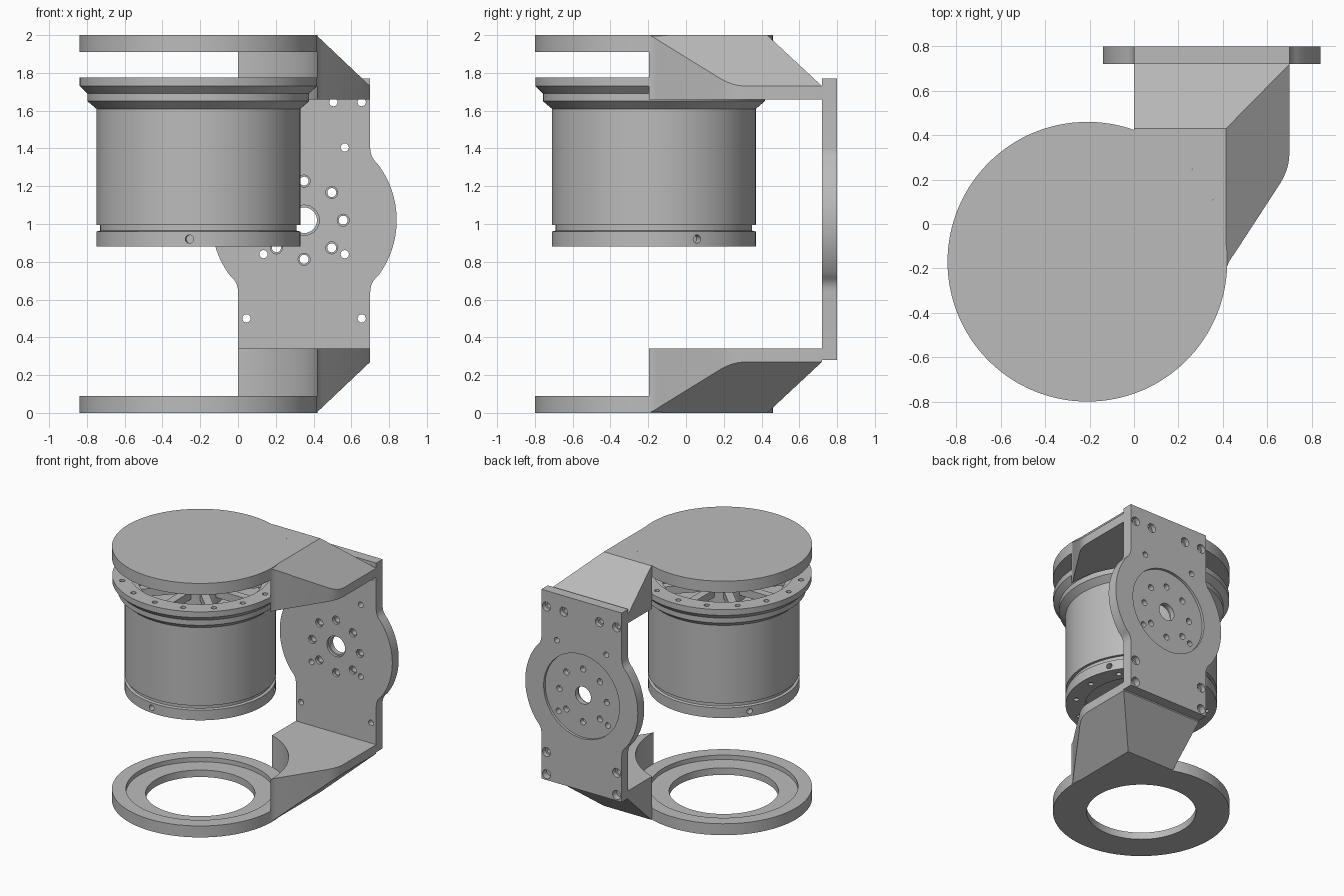
import bpy, bmesh, math
from mathutils import Matrix, Vector

if "Cube" in bpy.data.objects:
    bpy.data.objects.remove(bpy.data.objects["Cube"])

grey = bpy.data.materials.new("light_grey")
grey.use_nodes = True
grey.diffuse_color = (0.5, 0.5, 0.5, 1)
grey.node_tree.nodes["Principled BSDF"].inputs["Base Color"].default_value = (0.5, 0.5, 0.5, 1)

CX, CY, R = -0.21, -0.17, 0.63      # motor axis and disc radius
PX, PZ = 0.35, 1.02                 # centre of the back plate
parts = []


def finish(name, bm):
    bmesh.ops.recalc_face_normals(bm, faces=bm.faces)
    mesh = bpy.data.meshes.new(name)
    bm.to_mesh(mesh)
    bm.free()
    mesh.materials.append(grey)
    obj = bpy.data.objects.new(name, mesh)
    bpy.context.collection.objects.link(obj)
    parts.append(obj)
    return obj


def add_lathe(bm, profile, matrix, seg=96, closed=False):
    """Spin (radius, height) points round the local z axis."""
    tmp = bmesh.new()
    vs = [tmp.verts.new((r, 0, h)) for r, h in profile]
    pairs = list(zip(vs, vs[1:])) + ([(vs[-1], vs[0])] if closed else [])
    edges = [tmp.edges.new(p) for p in pairs]
    bmesh.ops.spin(tmp, geom=vs + edges, cent=(0, 0, 0), axis=(0, 0, 1),
                   angle=math.tau, steps=seg, use_merge=True)
    bmesh.ops.remove_doubles(tmp, verts=tmp.verts, dist=1e-5)
    bmesh.ops.recalc_face_normals(tmp, faces=tmp.faces)
    tmp.transform(matrix)
    mesh = bpy.data.meshes.new("tmp")
    tmp.to_mesh(mesh)
    tmp.free()
    bm.from_mesh(mesh)
    bpy.data.meshes.remove(mesh)


def lathe(name, profile, seg=128, closed=False):
    bm = bmesh.new()
    add_lathe(bm, profile, Matrix.Translation((CX, CY, 0)), seg, closed)
    return finish(name, bm)


def prism(points, offset):
    bm = bmesh.new()
    face = bm.faces.new([bm.verts.new(p) for p in points])
    ext = bmesh.ops.extrude_face_region(bm, geom=[face])
    bmesh.ops.translate(bm, vec=offset, verts=[v for v in ext["geom"] if isinstance(v, bmesh.types.BMVert)])
    return bm


def cut(obj, bm):
    cutter = finish("cutter", bm)
    parts.remove(cutter)
    cutter.hide_render = True
    mod = obj.modifiers.new("holes", "BOOLEAN")
    mod.operation, mod.solver, mod.object = "DIFFERENCE", "EXACT", cutter
    bpy.context.view_layer.update()
    mesh = bpy.data.meshes.new_from_object(obj.evaluated_get(bpy.context.evaluated_depsgraph_get()))
    obj.modifiers.clear()
    obj.data = mesh
    bpy.data.objects.remove(cutter)


def rounded(a, b, c, n=6):
    """Soft corner from a to c pulled towards b."""
    a, b, c = Vector(a), Vector(b), Vector(c)
    return [tuple(a.lerp(b, i / n).lerp(b.lerp(c, i / n), i / n)) for i in range(n + 1)]


# Top disc and bottom stepped ring
lathe("top_disc", [(0, 1.91), (R, 1.91), (R, 2), (0, 2)])
lathe("bottom_ring", [(0.39, 0), (R, 0), (R, 0.09), (0.53, 0.09), (0.53, 0.055), (0.39, 0.055)], closed=True)

# Arms joining the discs to the back plate, lower one mirrored
start, end = math.acos(-CX / R), -0.04
arc = [(CX + R * math.cos(a), CY + R * math.sin(a))
       for a in [end + (start - end) * i / 28 for i in range(29)]]
plan = arc + [(0, 0.72), (0.7, 0.72)]
plan += rounded((0.7, 0.32), (0.7, 0.25), (0.66, 0.185))
plan += rounded((0.455, -0.13), (0.425, -0.17), (0.42, -0.19), 4)
for name, low in (("upper_arm", False), ("lower_arm", True)):
    bm = prism([(x, y, 1.66) for x, y in plan], (0, 0, 0.34))
    for co, no in (((0.415, 0, 2), (0.27, 0, 0.285)), ((0, 0.43, 2), (0, 0.27, 0.29))):
        res = bmesh.ops.bisect_plane(bm, geom=bm.verts[:] + bm.edges[:] + bm.faces[:],
                                     plane_co=co, plane_no=no, clear_outer=True)
        rim = [e for e in res["geom_cut"] if isinstance(e, bmesh.types.BMEdge)]
        bmesh.ops.holes_fill(bm, edges=[e for e in rim if e.is_boundary])
    if low:
        for v in bm.verts:
            v.co.z = 2 - v.co.z
    finish(name, bm)

# Back plate with round bulges
side = [(0.35, 0.28)] + rounded((0.35, 0.64), (0.35, 0.69), (0.386, 0.72), 5)
bulge = [math.radians(-36 + 72 * i / 30) for i in range(31)]
side += [(0.49 * math.cos(a), PZ + 0.49 * math.sin(a)) for a in bulge]
side += rounded((0.386, 1.322), (0.35, 1.355), (0.35, 1.40), 5) + [(0.35, 1.77)]
outline = [(PX + x, 0.72, z) for x, z in side] + [(PX - x, 0.72, z) for x, z in reversed(side)]
plate = finish("back_plate", prism(outline, (0, 0.08, 0)))


def along_y(x, z):
    return Matrix.Translation((x, 0, z)) @ Matrix.Rotation(-math.pi / 2, 4, "X")


# Round recess on the back, then bolt holes
bm = bmesh.new()
add_lathe(bm, [(0, 0.78), (0.33, 0.78), (0.33, 0.85), (0, 0.85)], along_y(PX, PZ))
cut(plate, bm)
bm = bmesh.new()
through = [(0, 0.7), (0.022, 0.7), (0.022, 0.85), (0, 0.85)]
stepped = [(0, 0.7), (0.032, 0.7), (0.032, 0.74), (0.024, 0.74), (0.024, 0.85), (0, 0.85)]
sunk = [(0, 0.7), (0.022, 0.7), (0.022, 0.765), (0.035, 0.765), (0.035, 0.85), (0, 0.85)]
blind = [(0, 0.75), (0.035, 0.75), (0.035, 0.85), (0, 0.85)]
add_lathe(bm, [(0, 0.7), (0.08, 0.7), (0.08, 0.74), (0.068, 0.74), (0.068, 0.85), (0, 0.85)],
          along_y(PX, PZ), 32)
for i in range(8):
    a = i * math.tau / 8
    add_lathe(bm, stepped, along_y(PX + 0.207 * math.cos(a), PZ + 0.207 * math.sin(a)), 16)
for s in (-1, 1):
    for dx, z, shape in ((0.215, 0.84, through), (0.215, 1.405, through), (0.155, 1.645, sunk),
                         (0.305, 1.645, sunk), (0.305, 0.5, sunk), (0.305, 0.325, blind)):
        add_lathe(bm, shape, along_y(PX + s * dx, z), 16)
cut(plate, bm)

# Motor housing with groove, flared flange and open top
motor = lathe("motor_housing", [
    (0, 0.95), (0.4, 0.95), (0.4, 0.88), (0.54, 0.88), (0.54, 0.96), (0.52, 0.965), (0.52, 0.995),
    (0.54, 0.995), (0.54, 1.61), (0.587, 1.65), (0.587, 1.69), (0.628, 1.73), (0.628, 1.775),
    (0.5, 1.775), (0.5, 1.72), (0.44, 1.72), (0.44, 1.6), (0, 1.6)])
bm = bmesh.new()
axis = Matrix.Translation((CX, CY, 0))
for i in range(16):
    spot = axis @ Matrix.Rotation(i * math.tau / 16, 4, "Z") @ Matrix.Translation((0.565, 0, 0))
    add_lathe(bm, [(0, 1.745), (0.02, 1.745), (0.02, 1.8), (0, 1.8)], spot, 12)
for i in range(12):
    spot = axis @ Matrix.Rotation(i * math.tau / 12, 4, "Z") @ Matrix.Translation((0.47, 0, 0))
    add_lathe(bm, [(0, 0.8), (0.02, 0.8), (0.02, 0.9), (0, 0.9)], spot, 12)
for deg in (25, 145, 265):
    spot = (Matrix.Translation((CX, CY, 0.92)) @ Matrix.Rotation(math.radians(deg), 4, "Z")
            @ Matrix.Rotation(math.pi / 2, 4, "Y"))
    add_lathe(bm, [(0, 0.49), (0.022, 0.49), (0.022, 0.6), (0, 0.6)], spot, 16)
cut(motor, bm)

# Spoked rotor inside the open top
lathe("rotor_hub", [(0.08, 1.59), (0.16, 1.59), (0.16, 1.72), (0.08, 1.72)], 48, True)
bm = bmesh.new()
for i in range(8):
    bmesh.ops.create_cube(bm, size=1, matrix=axis @ Matrix.Rotation(i * math.tau / 8, 4, "Z")
                          @ Matrix.Translation((0.3, 0, 1.68)) @ Matrix.Diagonal((0.3, 0.06, 0.06, 1)))
finish("rotor_spokes", bm)

# Smooth round walls, sharp edges kept
bpy.ops.object.select_all(action="DESELECT")
for obj in parts:
    obj.select_set(True)
bpy.context.view_layer.objects.active = parts[0]
bpy.ops.object.shade_smooth_by_angle(angle=math.radians(25))
